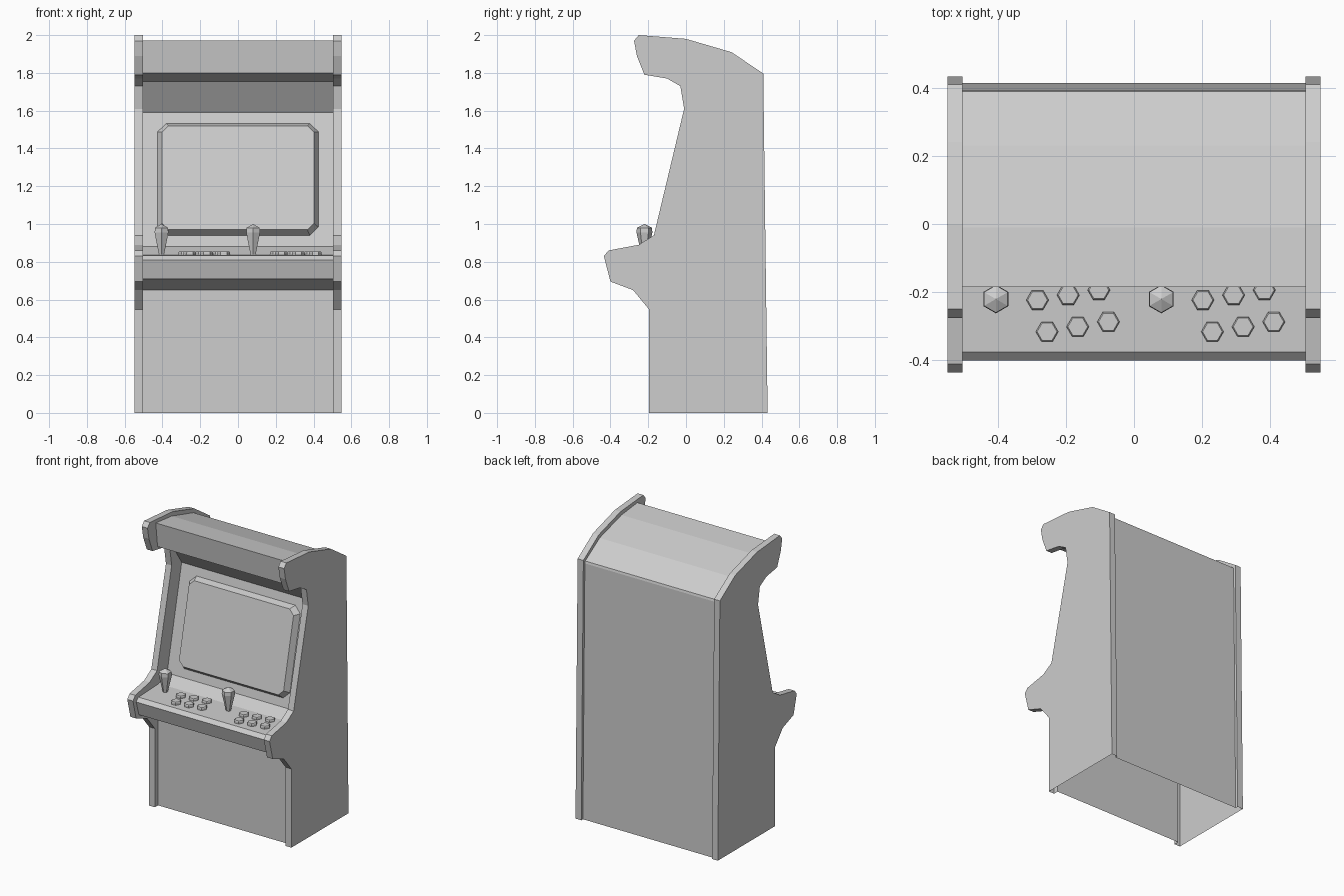
import bpy
import bmesh
from math import atan2, cos, pi, sin
from mathutils import Matrix, Vector

cube = bpy.data.objects.get("Cube")
if cube:
    bpy.data.objects.remove(cube, do_unlink=True)

COLOUR = (0.61, 0.61, 0.61, 1)
grey = bpy.data.materials.new("plain grey")
grey.use_nodes = True
grey.diffuse_color = COLOUR
grey.node_tree.nodes["Principled BSDF"].inputs["Base Color"].default_value = COLOUR


def finish(name, bm, matrix=Matrix()):
    """Turn a bmesh into a flat-shaded grey object."""
    bmesh.ops.recalc_face_normals(bm, faces=bm.faces)
    mesh = bpy.data.meshes.new(name)
    bm.to_mesh(mesh)
    bm.free()
    mesh.materials.append(grey)
    obj = bpy.data.objects.new(name, mesh)
    obj.matrix_world = matrix
    bpy.context.collection.objects.link(obj)
    return obj


def bridge(bm, a, b, closed=True):
    """Join two rows of vertices with quads."""
    n = len(a)
    for i in range(n if closed else n - 1):
        j = (i + 1) % n
        bm.faces.new((a[i], a[j], b[j], b[i]))


def row(bm, x, profile):
    """Row of vertices from (y, z) points at one x."""
    return [bm.verts.new((x, y, z)) for y, z in profile]


def lathe(name, profile, location, turn=0):
    """Six-sided turned part from (radius, height) points."""
    bm = bmesh.new()
    rings = [[bm.verts.new((r * sin(turn + k * pi / 3), r * cos(turn + k * pi / 3), z))
              for k in range(6)] for r, z in profile]
    for a, b in zip(rings, rings[1:]):
        bridge(bm, a, b)
    bm.faces.new(rings[0])
    bm.faces.new(rings[-1])
    bmesh.ops.remove_doubles(bm, verts=bm.verts, dist=0.0005)
    return finish(name, bm, Matrix.Translation(location))


# Side outline, from the back foot over the top to the front foot
side = [(0.432, 0), (0.409, 1.797), (0.24, 1.91), (0, 1.98),
        (-0.25, 2.0), (-0.275, 1.97), (-0.26, 1.89), (-0.22, 1.79),
        (-0.10, 1.77), (-0.03, 1.73), (-0.01, 1.61), (-0.17, 0.94),
        (-0.25, 0.89), (-0.41, 0.86), (-0.435, 0.83), (-0.40, 0.695),
        (-0.28, 0.65), (-0.195, 0.547)]
side.append((-0.195, 0))

# Body outline, from the front foot over the top to the back foot
screen_low, screen_high = (-0.06, 0.882), (0.10, 1.59)
shell = [(-0.16, 0), (-0.16, 0.65), (-0.37, 0.71), (-0.40, 0.81),
         (-0.375, 0.834), (-0.15, 0.842), screen_low, screen_high,
         (-0.01, 1.755), (-0.165, 1.80), (-0.185, 1.972), (-0.01, 1.953),
         (0.23, 1.885), (0.388, 1.785), (0.392, 1.77), (0.413, 0)]

# Body shell, open underneath
INNER, OUTER = 0.503, 0.547
bm = bmesh.new()
bridge(bm, row(bm, -INNER, shell), row(bm, INNER, shell), closed=False)
finish("cabinet_body", bm)

# Side panels: outer wall, rim, and inner border down to the body
for label, s in (("left", 1), ("right", -1)):
    bm = bmesh.new()
    outside = row(bm, s * OUTER, side)
    inside = row(bm, s * INNER, side)
    bm.faces.new(outside)
    bridge(bm, outside, inside, closed=False)
    bm.faces.new(inside + row(bm, s * INNER, shell))
    finish(label + "_side_panel", bm)


# Raised screen with chamfered corners and sloped edges
def octagon(bm, w, h, c, z):
    corners = [(w, c - h), (w, h - c), (w - c, h), (c - w, h),
               (-w, h - c), (-w, c - h), (c - w, -h), (w - c, -h)]
    return [bm.verts.new((x, y, z)) for x, y in corners]


bm = bmesh.new()
outer = octagon(bm, 0.425, 0.304, 0.045, 0)
inner = octagon(bm, 0.402, 0.282, 0.035, 0.04)
bridge(bm, outer, inner)
bm.faces.new(inner)
dy = screen_high[0] - screen_low[0]
dz = screen_high[1] - screen_low[1]
centre = Vector((0, screen_low[0] + dy * 0.354 / dz, screen_low[1] + 0.354))
finish("screen", bm, Matrix.Translation(centre) @ Matrix.Rotation(atan2(dz, dy), 4, "X"))

# Two sets of controls: one stick and six buttons each
stick = [(0.014, 0.83), (0.042, 0.955), (0.040, 0.98), (0, 1.0)]
button = [(0.033, 0.825), (0.033, 0.850), (0.029, 0.855)]
for label, x in (("right", -0.405), ("left", 0.08)):
    lathe(label + "_joystick", stick, (x, -0.22, 0))
    for line in range(2):
        for col in range(3):
            place = (x + 0.122 + 0.028 * line + 0.09 * col,
                     -0.223 - 0.093 * line + 0.0145 * col, 0)
            lathe(f"{label}_button_{line * 3 + col + 1}", button, place, pi / 6)
